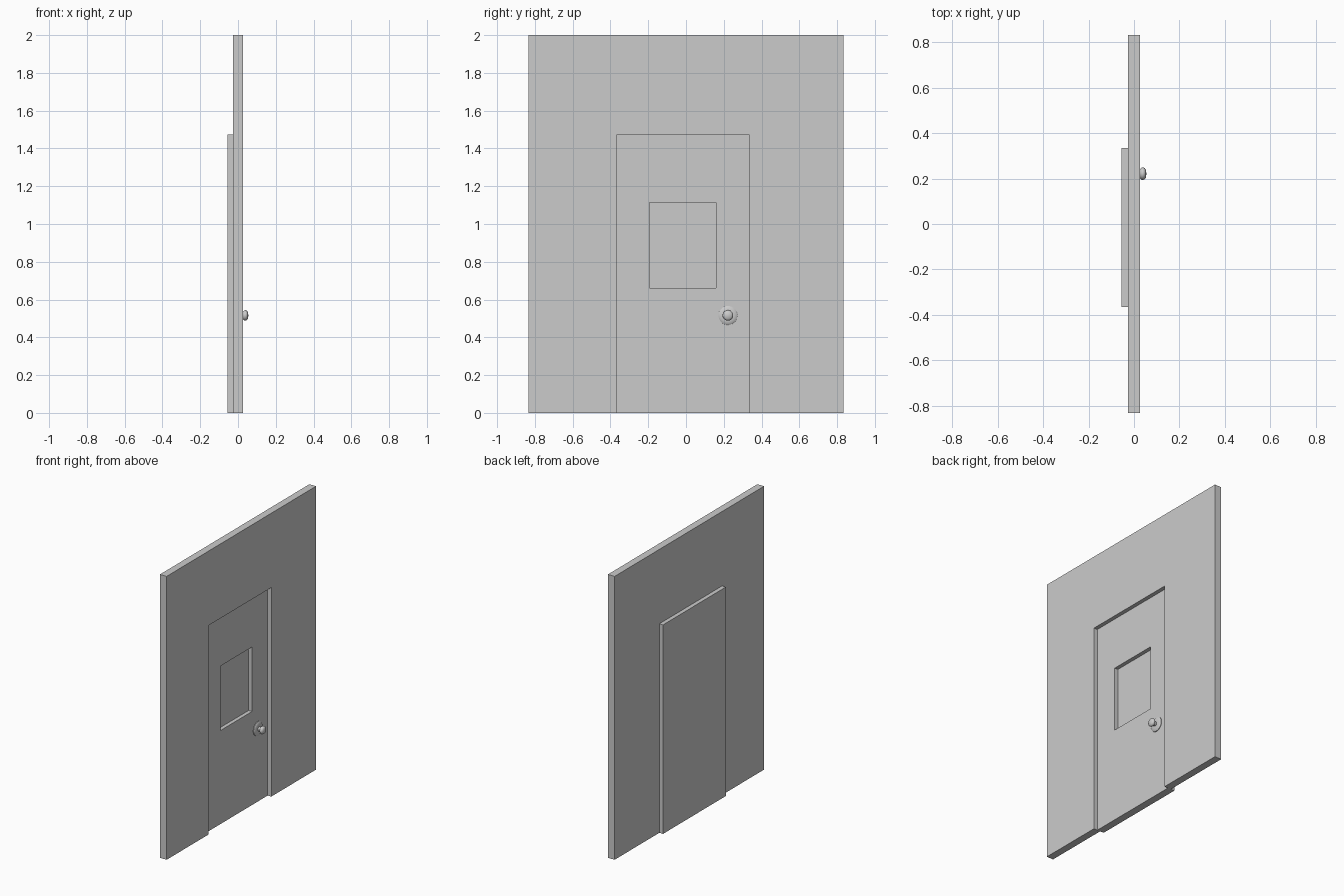
import bpy, bmesh, math
from mathutils import Matrix, Vector

cube = bpy.data.objects.get("Cube")
if cube:
    bpy.data.objects.remove(cube, do_unlink=True)

grey = bpy.data.materials.new("plain_grey")
grey.use_nodes = True
colour = (0.6, 0.6, 0.6, 1)
grey.diffuse_color = colour
grey.node_tree.nodes["Principled BSDF"].inputs["Base Color"].default_value = colour

WALL_X = 0.026               # half the wall thickness
DOOR_BACK, DOOR_FRONT = -0.055, -0.002
PANE_X = -0.029
DOOR_R, DOOR_L, DOOR_TOP = -0.366, 0.334, 1.475
WALL_Y, WALL_TOP = 0.833, 2.0


def finish(bm, name):
    bmesh.ops.recalc_face_normals(bm, faces=bm.faces)
    mesh = bpy.data.meshes.new(name)
    bm.to_mesh(mesh)
    bm.free()
    obj = bpy.data.objects.new(name, mesh)
    bpy.context.collection.objects.link(obj)
    mesh.materials.append(grey)
    return obj


def prism(outline, x0, x1):
    """Extrude a (y, z) outline from x0 to x1; return the mesh and its x1 face."""
    bm = bmesh.new()
    face = bm.faces.new([bm.verts.new((x0, y, z)) for y, z in outline])
    res = bmesh.ops.extrude_face_region(bm, geom=[face], use_keep_orig=True)
    for v in res["geom"]:
        if isinstance(v, bmesh.types.BMVert):
            v.co.x = x1
    end = next(f for f in res["geom"] if isinstance(f, bmesh.types.BMFace))
    return bm, end


# Wall with the doorway notched out of its bottom edge
bm, _ = prism([(-WALL_Y, 0), (DOOR_R, 0), (DOOR_R, DOOR_TOP), (DOOR_L, DOOR_TOP),
               (DOOR_L, 0), (WALL_Y, 0), (WALL_Y, WALL_TOP), (-WALL_Y, WALL_TOP)],
              -WALL_X, WALL_X)
finish(bm, "wall")

# Door leaf, set back in the wall, with a sunken window
bm, front = prism([(DOOR_R, 0), (DOOR_L, 0), (DOOR_L, DOOR_TOP), (DOOR_R, DOOR_TOP)],
                  DOOR_BACK, DOOR_FRONT)
bmesh.ops.recalc_face_normals(bm, faces=bm.faces)
bmesh.ops.inset_individual(bm, faces=[front], thickness=0.1)
mid = front.calc_center_median()
for v in front.verts:
    v.co.y = 0.16 if v.co.y > mid.y else -0.194
    v.co.z = 1.115 if v.co.z > mid.z else 0.66
pane = bmesh.ops.extrude_discrete_faces(bm, faces=[front])["faces"][0]
for v in pane.verts:
    v.co.x = PANE_X
finish(bm, "door")

# Round knob with its backplate, turned about the x axis
profile = [(0.0, 0.05), (0.004, 0.05), (0.009, 0.043), (0.011, 0.03), (0.012, 0.015),
           (0.026, 0.015), (0.03, 0.022), (0.036, 0.027), (0.042, 0.028),
           (0.049, 0.025), (0.054, 0.018), (0.057, 0.0)]
bm = bmesh.new()
pts = [bm.verts.new((DOOR_FRONT + x, r, 0)) for x, r in profile]
edges = [bm.edges.new(pair) for pair in zip(pts, pts[1:])]
bmesh.ops.spin(bm, geom=pts + edges, cent=(0, 0, 0), axis=(1, 0, 0),
               angle=math.tau, steps=32)
bmesh.ops.remove_doubles(bm, verts=bm.verts, dist=0.0005)
bmesh.ops.transform(bm, matrix=Matrix.Translation(Vector((0, 0.222, 0.516))), verts=bm.verts)
knob = finish(bm, "door_knob")
bpy.context.view_layer.objects.active = knob
knob.select_set(True)
bpy.ops.object.shade_smooth_by_angle(angle=math.radians(40))
